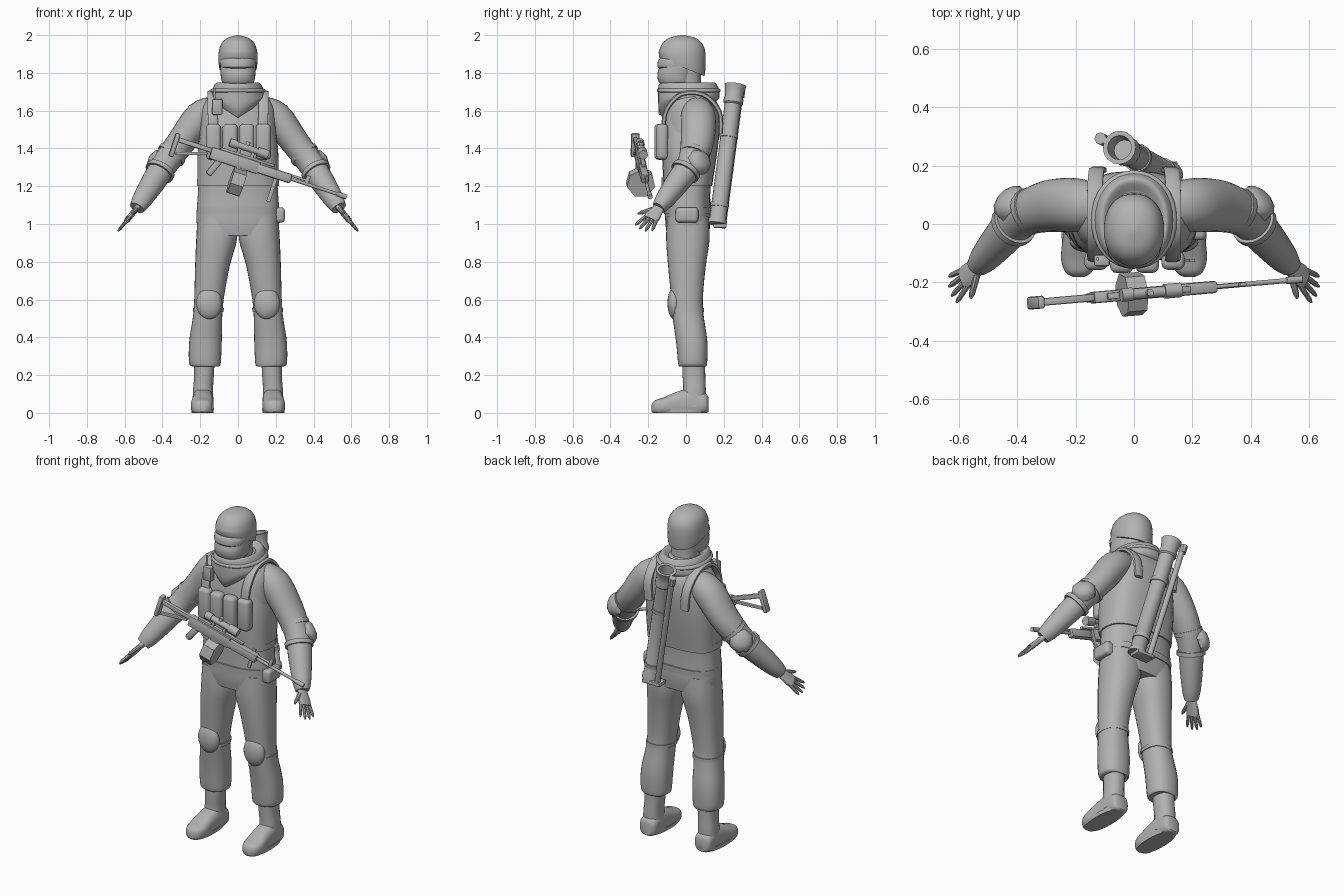
import bpy, bmesh
from math import sin, cos, pi, radians
from mathutils import Vector, Matrix

cube = bpy.data.objects.get("Cube")
if cube:
    bpy.data.objects.remove(cube)

grey = bpy.data.materials.new("plain grey")
grey.use_nodes = True
tone = (.45, .45, .45, 1)
grey.diffuse_color = tone
grey.node_tree.nodes["Principled BSDF"].inputs["Base Color"].default_value = tone

X, Y, Z = Vector((1, 0, 0)), Vector((0, 1, 0)), Vector((0, 0, 1))


def finish(name, bm, mirror=False, warp=None):
    """Turn a bmesh into a shaded object, optionally mirrored across x."""
    if warp:
        for v in bm.verts:
            warp(v.co)
    bmesh.ops.recalc_face_normals(bm, faces=bm.faces)
    for f in bm.faces:
        f.smooth = True
    for e in bm.edges:
        e.smooth = e.calc_face_angle(0) < radians(38)
    mesh = bpy.data.meshes.new(name)
    bm.to_mesh(mesh)
    bm.free()
    mesh.materials.append(grey)
    ob = bpy.data.objects.new(name, mesh)
    bpy.context.scene.collection.objects.link(ob)
    if mirror:
        mod = ob.modifiers.new("Mirror", 'MIRROR')
        mod.use_mirror_merge = False
    return ob


def spline(rows, steps):
    """Catmull-Rom through rows of numbers."""
    rows = [Vector(r) for r in rows]
    out = []
    for i in range(len(rows) - 1):
        a, b, c, d = (rows[min(max(i + k, 0), len(rows) - 1)] for k in (-1, 0, 1, 2))
        for s in range(steps):
            t = s / steps
            if steps == 1:
                out.append(b)
                continue
            out.append(b + (c - a) * (t / 2) + (a * 2 - b * 5 + c * 4 - d) * (t * t / 2)
                       + (b * 3 - a - c * 3 + d) * (t ** 3 / 2))
    return out + [rows[-1]]


def loft(name, rows, axis=Z, ref=X, steps=4, n=24, power=2.4, follow=False, **kw):
    """Skin superellipse rings; each row is x, y, z, half width, half depth."""
    bm = bmesh.new()
    pts = spline(rows, steps)
    rings = []
    for i, p in enumerate(pts):
        if follow:
            axis = (pts[min(i + 1, len(pts) - 1)] - pts[max(i - 1, 0)])[:3]
            axis = Vector(axis).normalized()
        u = (ref - axis * ref.dot(axis)).normalized()
        w = axis.cross(u)
        ring = []
        for k in range(n):
            c, s = cos(2 * pi * k / n), sin(2 * pi * k / n)
            r = (abs(c) ** power + abs(s) ** power) ** (-1 / power)
            ring.append(bm.verts.new(Vector(p[:3]) + u * (c * r * p[3]) + w * (s * r * p[4])))
        rings.append(ring)
    for a, b in zip(rings, rings[1:]):
        for k in range(n):
            j = (k + 1) % n
            bm.faces.new((a[k], a[j], b[j], b[k]))
    bm.faces.new(rings[0])
    bm.faces.new(rings[-1])
    return finish(name, bm, **kw)


def box(name, centre, size, frame=Matrix(), bevel=.01, turn=0, segments=2, **kw):
    """Bevelled block, turned about its own y axis inside a frame."""
    bm = bmesh.new()
    bmesh.ops.create_cube(bm, size=1, matrix=Matrix.Diagonal((*size, 1)))
    if bevel:
        bmesh.ops.bevel(bm, geom=bm.edges[:], offset=bevel, segments=segments,
                        affect='EDGES', profile=.5)
    bm.transform(frame @ Matrix.Translation(centre) @ Matrix.Rotation(radians(turn), 4, 'Y'))
    return finish(name, bm, **kw)


def turned(name, start, end, profile, n=12, **kw):
    """Round part: profile rows give position along the axis and radius."""
    start, end = Vector(start), Vector(end)
    axis = end - start
    rows = [(*(start + axis * t), r, r) for t, r in profile]
    ref = X if abs(axis.normalized().x) < .8 else Z
    return loft(name, rows, axis.normalized(), ref, steps=1, n=n, power=2, **kw)


def rod(name, start, end, r, n=10, **kw):
    return turned(name, start, end, ((0, r), (1, r)), n, **kw)


def blob(name, centre, size, **kw):
    bm = bmesh.new()
    bmesh.ops.create_uvsphere(bm, u_segments=20, v_segments=12, radius=1,
                              matrix=Matrix.Translation(centre) @ Matrix.Diagonal((*size, 1)))
    return finish(name, bm, **kw)


# Torso, vest and belt
loft("torso", [(0, .01, .94, .2, .11), (0, .01, 1.02, .22, .12), (0, .01, 1.2, .21, .12),
               (0, .02, 1.4, .205, .14), (0, .03, 1.55, .2, .14), (0, .035, 1.63, .185, .125),
               (0, .04, 1.69, .13, .1), (0, .03, 1.73, .07, .07)], power=2.7, n=32)
loft("vest", [(0, .01, 1.2, .216, .128), (0, .02, 1.4, .212, .148), (0, .03, 1.53, .19, .15),
              (0, .035, 1.62, .165, .138), (0, .035, 1.66, .14, .118)], power=2.9, n=32)
for label, z in (("belt", 1.07), ("waist_strap", 1.22)):
    loft(label, [(0, .01, z - .018, .218, .126), (0, .01, z + .018, .218, .128)],
         steps=1, power=2.7, n=32)

# Shoulder straps over the vest
loft("shoulder_straps", [(.13, -.12, 1.5, .026, .012), (.135, -.105, 1.6, .026, .012),
                         (.135, -.03, 1.685, .026, .012), (.135, .09, 1.685, .026, .012),
                         (.13, .175, 1.6, .026, .012), (.12, .185, 1.48, .026, .012)],
     follow=True, n=12, power=5, mirror=True)

# Chest pouches, radio and hip pouch
for i in range(4):
    x = -.13 + i * .088
    box("chest_pouch", (x, -.142 + abs(x) * .12, 1.435), (.08, .062, .19), bevel=.022, segments=3)
box("radio", (-.11, -.125, 1.62), (.055, .04, .085), bevel=.008)
rod("radio_aerial", (-.125, -.12, 1.65), (-.125, -.12, 1.72), .006)
box("hip_pouch", (.218, .005, 1.048), (.06, .12, .08), bevel=.018, segments=3)
box("hanging_strap", (.18, -.125, 1.18), (.02, .01, .13), turn=18, bevel=0)

# Neck, face, goggles and helmet
loft("neck", [(0, .015, 1.66, .08, .08), (0, .005, 1.74, .075, .075), (0, 0, 1.84, .08, .08)])
loft("face_mask", [(0, -.05, 1.735, .07, .07), (0, -.055, 1.75, .085, .088),
                   (0, -.055, 1.79, .092, .097), (0, -.045, 1.83, .094, .097),
                   (0, -.035, 1.89, .094, .1)])
loft("goggles", [(0, -.055, 1.822, .07, .085), (0, -.052, 1.832, .093, .1),
                 (0, -.048, 1.865, .096, .1), (0, -.045, 1.88, .085, .09)], steps=2)


def rim(co):
    if co.z < 1.92:
        co.z -= (co.y + .02) * .4 * (1.92 - co.z) / .09


loft("helmet", [(0, -.02, 1.83, .1, .118), (0, -.02, 1.86, .103, .123), (0, -.02, 1.91, .102, .123),
                (0, -.02, 1.955, .088, .106), (0, -.02, 1.985, .056, .07),
                (0, -.02, 2, .006, .008)], n=32, power=2.2, warp=rim)


# Scarf, drooping to a point at the chest
def droop(co):
    if co.z < 1.7 and co.y < 0:
        co.z -= max(0, 1 - abs(co.x) / .13) * .09 * (1.7 - co.z) / .06


loft("scarf", [(0, .015, 1.645, .13, .14), (0, .015, 1.665, .15, .16), (0, .015, 1.7, .14, .162),
               (0, .01, 1.735, .125, .155), (0, .01, 1.748, .108, .138),
               (0, .01, 1.725, .08, .1)], warp=droop, n=32, power=2.1)
loft("scarf_fold", [(0, .015, 1.69, .12, .14), (0, .015, 1.7, .146, .166),
                    (0, .015, 1.715, .14, .164), (0, .015, 1.725, .11, .13)], n=32, power=2.1)

# Arms, sleeve cuffs and elbow guards
loft("arms", [(.12, .06, 1.6, .075, .075), (.2, .065, 1.565, .092, .085), (.3, .06, 1.435, .088, .076),
              (.385, .025, 1.32, .072, .07), (.45, -.045, 1.22, .064, .064),
              (.51, -.115, 1.125, .05, .052), (.535, -.145, 1.085, .036, .04)],
     follow=True, ref=Y, power=2.1, mirror=True)
for a, b in (((.345, .05, 1.375), (.358, .043, 1.358)), ((.407, .004, 1.288), (.418, -.008, 1.27))):
    rod("elbow_bands", a, b, .08, n=20, mirror=True)
turned("elbow_guards", (.405, .055, 1.32), (.448, .098, 1.345),
       ((0, .068), (.55, .068), (.85, .052), (1, .03)), n=8, mirror=True)

# Gloved hands with spread fingers
reach = Vector((.55, -.5, -.67)).normalized()
spread = Vector((-.32, -.86, .39))
spread = (spread - reach * spread.dot(reach)).normalized()
wrist = Vector((.53, -.14, 1.09))


def digit(name, along, across, length, lean, r):
    a = wrist + reach * along + spread * across
    tip = a + (reach + spread * lean).normalized() * length
    turned(name, a, tip, ((0, r), (.8, r * .85), (1, r * .4)), n=8, mirror=True)


palm = [(*(wrist + reach * t), w, .015) for t, w in ((-.02, .03), (.03, .034), (.07, .042), (.1, .038))]
loft("palms", palm, axis=reach, ref=spread, n=16, mirror=True)
for i, size in enumerate((.075, .092, .095, .085)):
    side = i - 1.5
    digit("fingers", .088, side * .02, size, side * .16, .0105)
digit("thumbs", .03, .025, .085, .75, .012)

# Trousers and knee pads
loft("trousers", [(.17, .035, .245, .07, .07), (.175, .035, .265, .084, .077),
                  (.172, .03, .38, .086, .083), (.16, .01, .52, .077, .083), (.152, .005, .62, .079, .085),
                  (.135, .005, .78, .092, .1), (.113, .01, .92, .108, .115), (.11, .01, 1.04, .104, .11)],
     mirror=True)
blob("knee_pads", (.153, -.062, .58), (.068, .036, .085), mirror=True)
loft("knee_straps", [(.157, .008, .535, .081, .087), (.156, .008, .555, .081, .087)],
     steps=1, mirror=True)

# Boots
loft("boot_shafts", [(.185, .04, .03, .056, .066), (.185, .045, .12, .053, .06),
                     (.18, .042, .2, .052, .06), (.178, .04, .3, .056, .062)], mirror=True)


def ground(co):
    co.z = max(co.z, 0)


loft("boot_feet", [(.185, .118, .045, .035, .04), (.185, .1, .05, .053, .055),
                   (.185, .03, .055, .056, .075), (.187, -.05, .045, .058, .066),
                   (.19, -.12, .035, .06, .046), (.19, -.165, .03, .045, .036),
                   (.19, -.182, .025, .018, .018)],
     axis=Y, ref=X, power=2.8, mirror=True, warp=ground)
loft("boot_soles", [(.188, -.035, 0, .058, .143), (.188, -.035, .022, .06, .147)],
     steps=1, mirror=True)

# Launcher slung on the back, with hollow muzzle and side rod
low, high = Vector((.12, .165, 1)), Vector((-.05, .262, 1.735))
turned("launcher_tube", low, high,
       ((0, .03), (0, .05), (.03, .05), (.04, .044), (.86, .044), (.87, .052), (.9, .052),
        (.92, .047), (.97, .052), (1, .058), (1, .042), (.9, .036)), n=16)
for t in (.12, .62):
    rod("launcher_band", low.lerp(high, t), low.lerp(high, t + .03), .049, n=16)
beside = Vector((-.062, .03, -.02))
rod("launcher_rod", low + beside, high + beside, .016)
turned("launcher_rod_cap", high + beside * 1.05, high + beside * 1.05 - (high - low) * .06,
       ((0, .021), (1, .021)), n=8)
box("launcher_foot", low + beside / 2, (.12, .07, .022), bevel=.006)

# Rifle across the chest, built in its own frame
along = Vector((.91, .08, -.295)).normalized()
across = Z.cross(along).normalized()
rifle = Matrix((along, across, along.cross(across))).transposed().to_4x4()
rifle.translation = (0, -.24, 1.325)


def gun_rod(name, a, b, r, n=10):
    rod(name, rifle @ Vector(a), rifle @ Vector(b), r, n)


box("receiver", (-.02, 0, .005), (.27, .04, .065), rifle, .008)
box("top_rail", (.04, 0, .043), (.3, .022, .014), rifle, .003)
box("handguard", (.2, 0, .004), (.19, .042, .05), rifle, .01)
box("stock_bar", (-.24, 0, .018), (.2, .026, .026), rifle, .006)
box("stock_strut", (-.25, 0, -.03), (.17, .02, .016), rifle, .004, turn=-18)
box("butt_plate", (-.35, 0, -.015), (.026, .044, .13), rifle, .008)
box("pistol_grip", (-.115, 0, -.065), (.036, .032, .095), rifle, .009, turn=22)
box("magazine_neck", (.025, 0, -.045), (.055, .034, .06), rifle, .004)
gun_rod("drum_magazine", (-.01, 0, -.1), (.06, 0, -.1), .076, 7)
gun_rod("barrel", (.28, 0, .004), (.6, 0, .004), .009)
gun_rod("gas_tube", (.28, 0, .022), (.38, 0, .022), .007)
gun_rod("flash_hider", (.55, 0, .004), (.605, 0, .004), .013)
box("front_sight", (.38, 0, .025), (.022, .014, .05), rifle, .003)
gun_rod("scope", (-.06, 0, .088), (.13, 0, .088), .018, 12)
gun_rod("scope_front", (.08, 0, .088), (.14, 0, .088), .025, 12)
gun_rod("scope_eyepiece", (-.075, 0, .088), (-.035, 0, .088), .023, 12)
gun_rod("scope_dial", (.02, 0, .09), (.02, 0, .122), .012)
for s in (-.015, .06):
    box("scope_mount", (s, 0, .06), (.018, .022, .04), rifle, .002)
